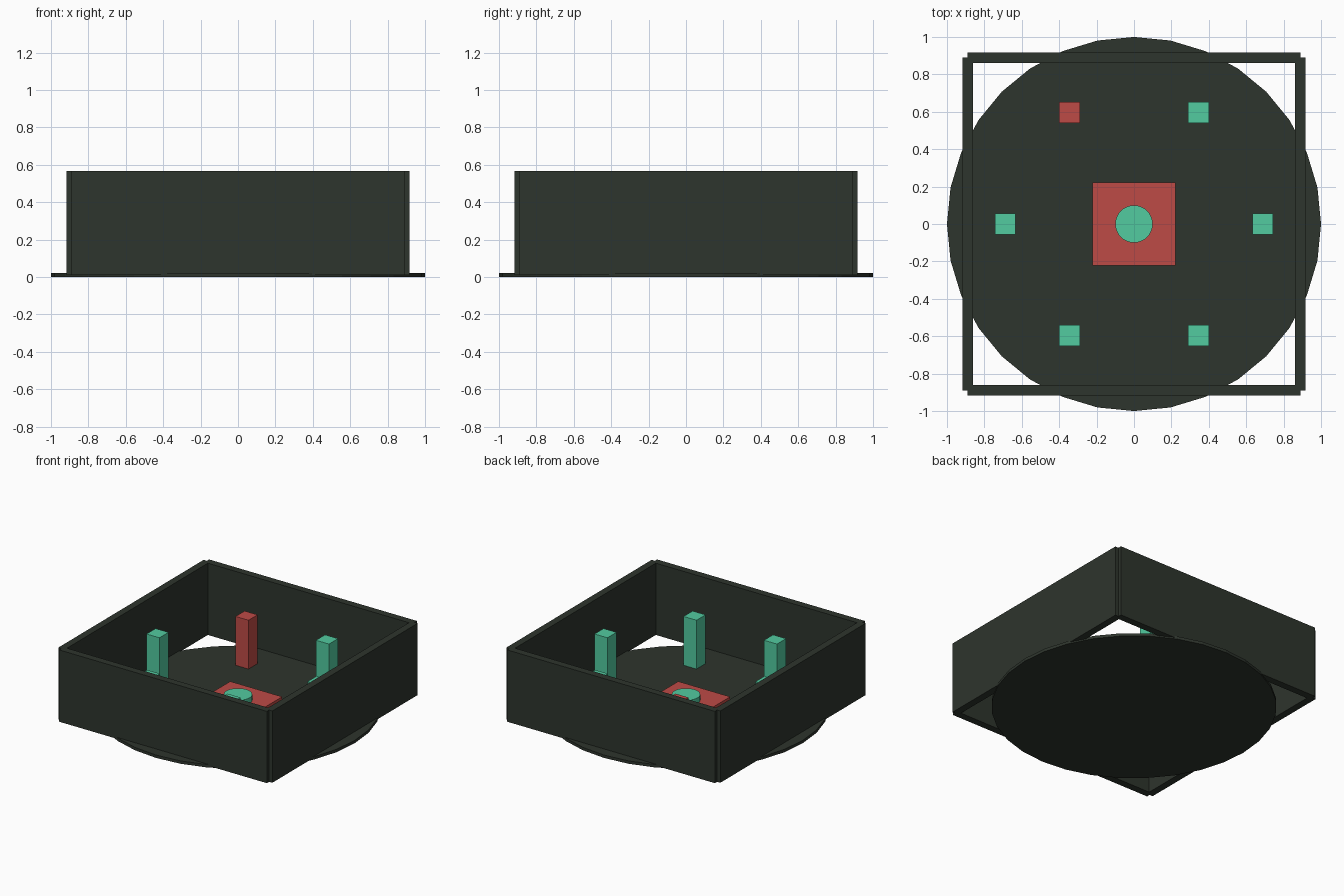
import bpy, math

if "Cube" in bpy.data.objects:
    bpy.data.objects.remove(bpy.data.objects["Cube"])

U = 1 / 9          # design unit: floor radius is 9 units
BASE = 0.1 * U     # parts stand on the mid-plane of the floor disc


def material(name, rgb):
    m = bpy.data.materials.new(name)
    m.diffuse_color = (*rgb, 1)
    m.use_nodes = True
    m.node_tree.nodes["Principled BSDF"].inputs["Base Color"].default_value = m.diffuse_color
    return m


DARK = material("dark_grey_green", (0.027, 0.035, 0.026))
RED = material("red", (0.515, 0.070, 0.061))
GREEN = material("mint_green", (0.084, 0.597, 0.352))


def box(name, x, y, size, mat):
    """Box in design units standing on the floor mid-plane."""
    bpy.ops.mesh.primitive_cube_add(size=1, location=(x * U, y * U, BASE + size[2] * U / 2))
    ob = bpy.context.object
    ob.name = name
    ob.scale = [s * U for s in size]
    bpy.ops.object.transform_apply(location=False, rotation=False, scale=True)
    ob.data.materials.append(mat)
    return ob


def disc(name, radius, z0, z1, mat):
    bpy.ops.mesh.primitive_cylinder_add(vertices=32, radius=radius * U, depth=(z1 - z0) * U,
                                        location=(0, 0, (z0 + z1) * U / 2))
    ob = bpy.context.object
    ob.name = name
    ob.data.materials.append(mat)
    return ob


# Round floor
disc("floor_disc", 9, 0, 0.2, DARK)

# Four walls, notched where they cross at the corners
for s, fb, lr in ((-1, "front", "left"), (1, "back", "right")):
    box(fb + "_wall", 0, 8 * s, (16, 0.5, 5), DARK)
    box(lr + "_wall", 8 * s, 0, (0.5, 16, 5), DARK)

# Ring of six posts, one of them red
for i in range(6):
    a = i * math.pi / 3
    box(f"post_{i + 1}", 6.2 * math.cos(a), 6.2 * math.sin(a), (1, 1, 3.5),
        RED if i == 2 else GREEN)

# Central plinth with round button
box("plinth", 0, 0, (4, 4, 0.5), RED)
disc("button", 0.9, 0.6, 1.0, GREEN)
